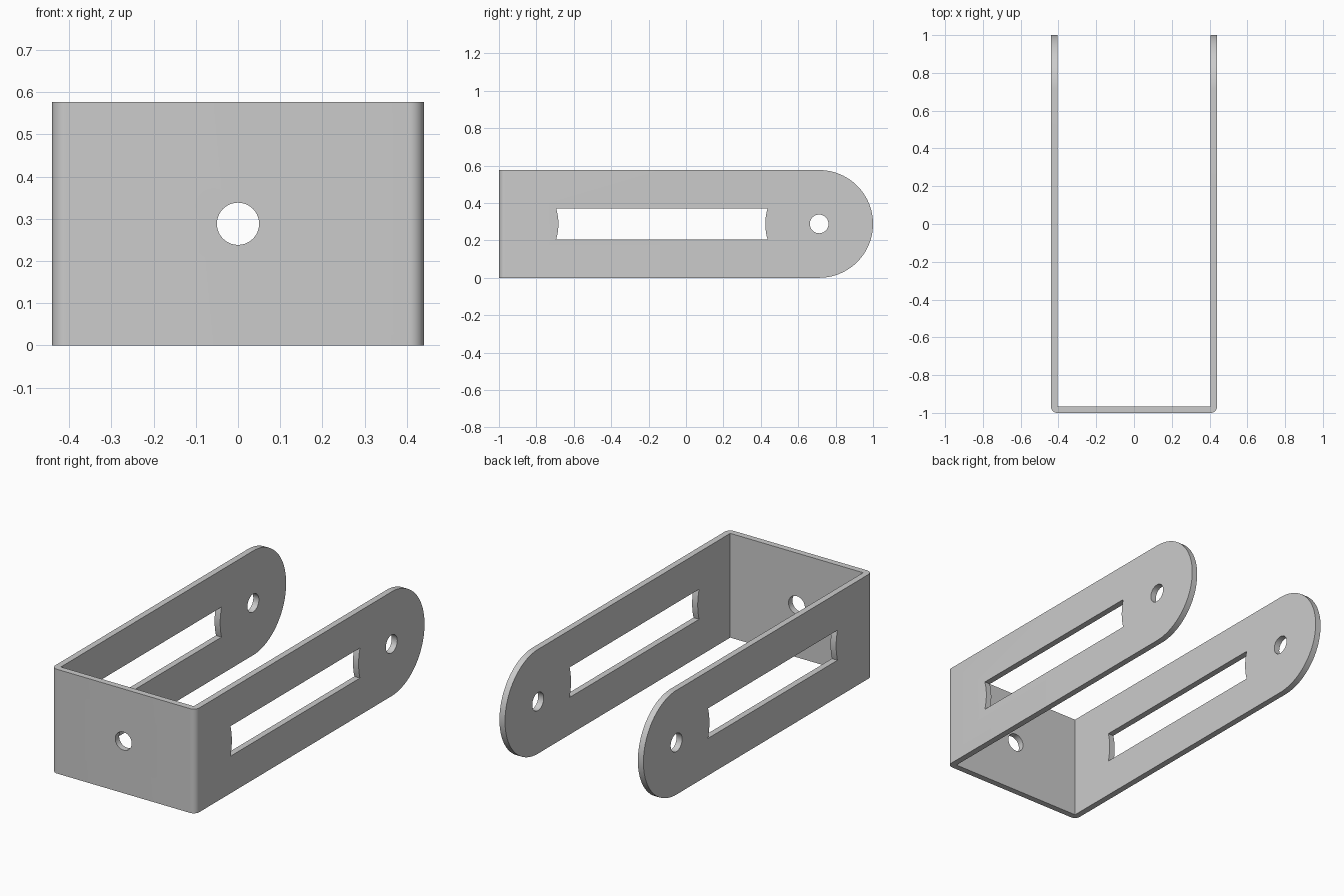
import bpy, bmesh
from math import sin, cos, pi, asin, radians
from mathutils import Vector

if "Cube" in bpy.data.objects:
    bpy.data.objects.remove(bpy.data.objects["Cube"])

W, H, T = 0.44, 0.576, 0.034      # half width, height, sheet thickness
R = H / 2                         # leg end radius, also mid height
PIVOT = 1 - R                     # y of the leg end centre
BEND = 0.034                      # outer bend radius


def arc(cx, cy, r, a0, a1, n):
    return [(cx + r * cos(a0 + (a1 - a0) * i / n),
             cy + r * sin(a0 + (a1 - a0) * i / n)) for i in range(n + 1)]


def prism(name, points, to3d, depth):
    """Extrude a 2D outline, placed by to3d, along the depth vector."""
    bm = bmesh.new()
    face = bm.faces.new([bm.verts.new(to3d(a, b)) for a, b in points])
    ext = bmesh.ops.extrude_face_region(bm, geom=[face])
    verts = [v for v in ext["geom"] if isinstance(v, bmesh.types.BMVert)]
    bmesh.ops.translate(bm, verts=verts, vec=Vector(depth))
    bmesh.ops.recalc_face_normals(bm, faces=bm.faces)
    mesh = bpy.data.meshes.new(name)
    bm.to_mesh(mesh)
    bm.free()
    obj = bpy.data.objects.new(name, mesh)
    bpy.context.collection.objects.link(obj)
    return obj


def boolean(target, cutter, operation):
    cutter.hide_render = True
    mod = target.modifiers.new(cutter.name, 'BOOLEAN')
    mod.operation, mod.solver, mod.object = operation, 'EXACT', cutter
    bpy.context.view_layer.objects.active = target
    bpy.ops.object.modifier_apply(modifier=mod.name)
    bpy.data.objects.remove(cutter)


def side(y, z):                   # outline seen from the right
    return (-1, y, z)


# U-shaped strip, bent at the two front corners
right = arc(W - BEND, -1 + BEND, BEND, -pi / 2, 0, 10) + [
    (W, 1.1), (W - T, 1.1), (W - T, -1 + T)]
left = [(-x, y) for x, y in reversed(right)]
bracket = prism("u_bracket", right + left, lambda x, y: (x, y, 0), (0, 0, H))

# Rounded leg ends
outline = [(-1.2, H + 0.1), (-1.2, -0.1), (0, -0.1), (0, 0)] + \
    arc(PIVOT, R, R, -pi / 2, pi / 2, 48) + [(0, H), (0, H + 0.1)]
boolean(bracket, prism("leg_outline", outline, side, (2, 0, 0)), 'INTERSECT')

# Slots with inward-curved ends, through both legs
a = asin(0.083 / R)
slot = arc(-0.97, R, R, -a, a, 10) + arc(PIVOT, R, R, pi - a, pi + a, 10)
boolean(bracket, prism("slot_cutter", slot, side, (2, 0, 0)), 'DIFFERENCE')

# Pivot holes in the legs and the hole in the front plate
hole = arc(PIVOT, R, 0.05, 0, 2 * pi, 40)[:-1]
boolean(bracket, prism("pivot_cutter", hole, side, (2, 0, 0)), 'DIFFERENCE')
hole = arc(0, R, 0.05, 0, 2 * pi, 40)[:-1]
boolean(bracket, prism("front_hole_cutter", hole,
                       lambda x, z: (x, -1.2, z), (0, 0.5, 0)), 'DIFFERENCE')

bpy.context.view_layer.objects.active = bracket
bracket.select_set(True)
bpy.ops.object.shade_smooth_by_angle(angle=radians(30))
